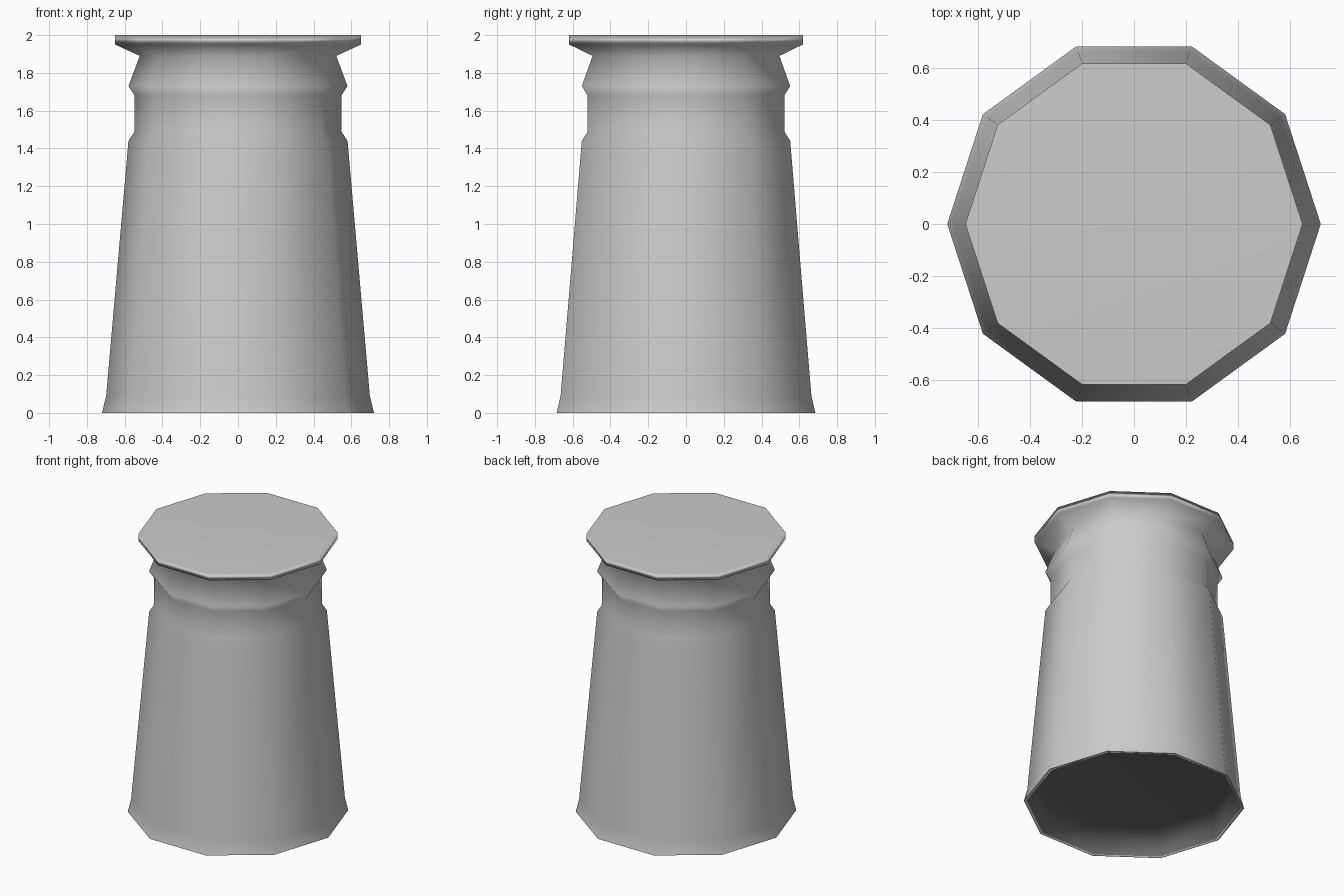
import bpy, bmesh
from math import radians, cos, sin, tau

cube = bpy.data.objects.get("Cube")
if cube:
    bpy.data.objects.remove(cube, do_unlink=True)

SIDES = 10


def make_material(name, value):
    mat = bpy.data.materials.new(name)
    mat.use_nodes = True
    colour = (value, value, value, 1)
    mat.diffuse_color = colour
    mat.node_tree.nodes["Principled BSDF"].inputs["Base Color"].default_value = colour
    return mat


# Outline as (radius, height): hollow underside, lip, flared foot, shaft, neck, collar, flange
profile = [(0.66, 0.2), (0.7, 0), (0.72, 0), (0.698, 0.09), (0.58, 1.44), (0.547, 1.49),
           (0.547, 1.68), (0.58, 1.73), (0.52, 1.89), (0.65, 1.95), (0.65, 2.0)]

# Ten-sided tower closed by a flat top, with a dark recess underneath
bm = bmesh.new()
rings = [[bm.verts.new((r * cos(tau * i / SIDES), r * sin(tau * i / SIDES), z))
          for i in range(SIDES)] for r, z in profile]
for step, (low, high) in enumerate(zip(rings, rings[1:])):
    for i in range(SIDES):
        j = (i + 1) % SIDES
        face = bm.faces.new((low[i], low[j], high[j], high[i]))
        face.material_index = 1 if step == 0 else 0
bm.faces.new(rings[-1])
bm.faces.new(rings[0][::-1]).material_index = 1

mesh = bpy.data.meshes.new("tower")
bm.to_mesh(mesh)
bm.free()
mesh.materials.append(make_material("plain grey", 0.6))
mesh.materials.append(make_material("dark hollow", 0.15))
tower = bpy.data.objects.new("tower", mesh)
bpy.context.collection.objects.link(tower)

# Soft sides and rim, crisp edge around the base
bpy.ops.object.select_all(action='DESELECT')
tower.select_set(True)
bpy.context.view_layer.objects.active = tower
bpy.ops.object.shade_smooth_by_angle(angle=radians(95))

# Large faces dominate the shading
weighted = tower.modifiers.new("weighted shading", 'WEIGHTED_NORMAL')
weighted.mode = 'FACE_AREA'
weighted.keep_sharp = True
